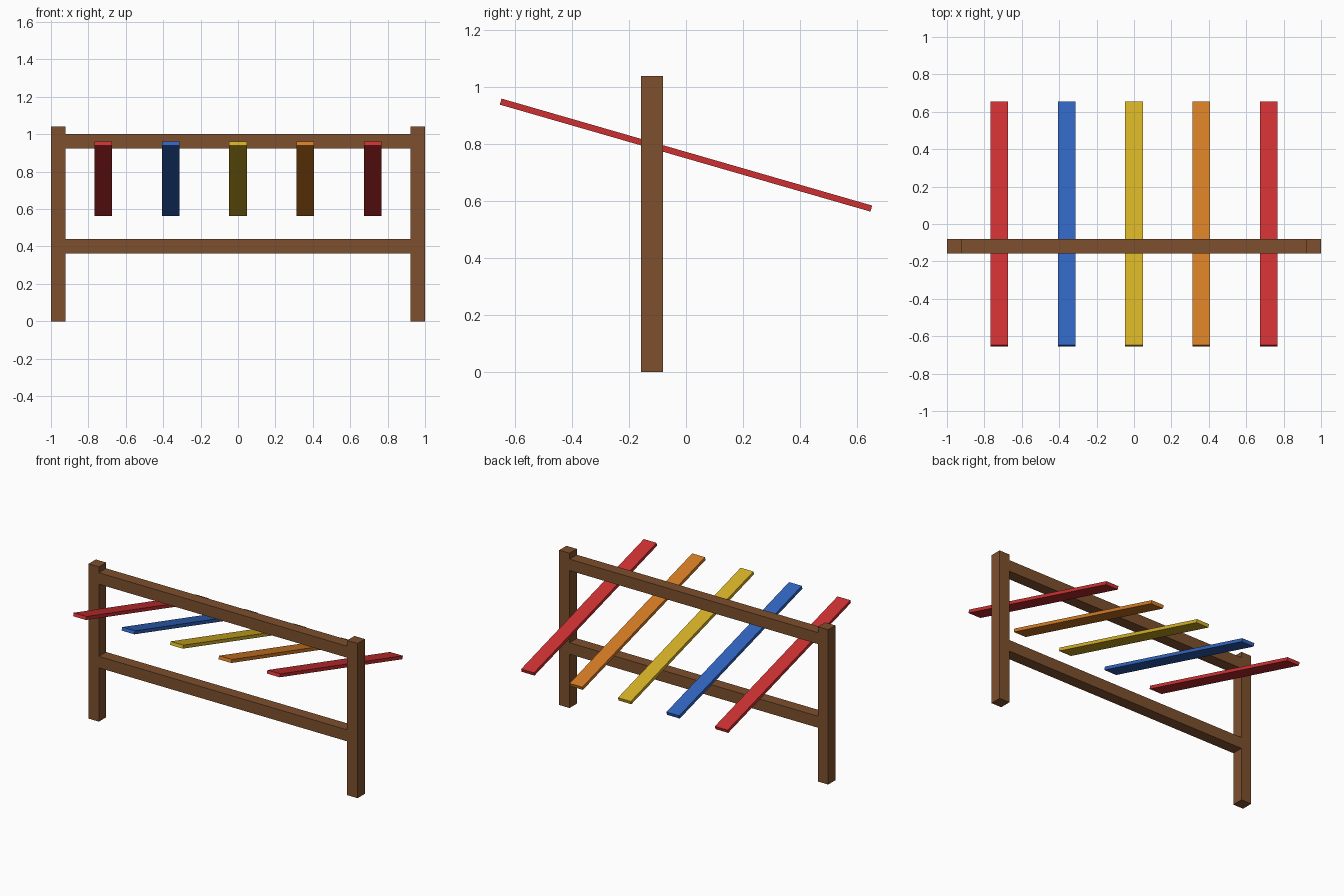
import bpy
import math

cube = bpy.data.objects.get("Cube")
if cube:
    bpy.data.objects.remove(cube, do_unlink=True)


def material(name, rgb):
    mat = bpy.data.materials.new(name)
    mat.use_nodes = True
    color = (*rgb, 1.0)
    mat.diffuse_color = color
    mat.node_tree.nodes["Principled BSDF"].inputs["Base Color"].default_value = color
    return mat


def box(name, center, size, mat, tilt=0.0):
    bpy.ops.mesh.primitive_cube_add(size=1, location=center)
    obj = bpy.context.object
    obj.name = name
    obj.scale = size
    bpy.ops.object.transform_apply(location=False, rotation=False, scale=True)
    obj.rotation_euler.x = tilt
    obj.data.materials.append(mat)
    return obj


brown = material("brown wood", (0.205, 0.08, 0.026))
red = material("red paint", (0.61, 0.03, 0.032))
blue = material("blue paint", (0.03, 0.127, 0.515))
yellow = material("yellow paint", (0.658, 0.434, 0.019))
orange = material("orange paint", (0.658, 0.202, 0.018))

BEAM = 0.077      # square timber section
FRAME_Y = -0.12
POST_H = 1.04

# Two upright posts
for side, sign in (("right", -1), ("left", 1)):
    box(f"{side}_post", (sign * (1 - BEAM / 2), FRAME_Y, POST_H / 2),
        (BEAM, BEAM, POST_H), brown)

# Horizontal rails between the posts
for name, z in (("lower_rail", 0.4), ("upper_rail", 0.962)):
    box(name, (0, FRAME_Y, z), (2 - 2 * BEAM, BEAM, BEAM), brown)

# Tilted coloured planks, high at the front
for i, mat in enumerate((red, blue, yellow, orange, red)):
    box(f"plank_{i + 1}", ((i - 2) * 0.36, 0, 0.762), (0.095, 1.355, 0.022),
        mat, math.radians(-16.1))
